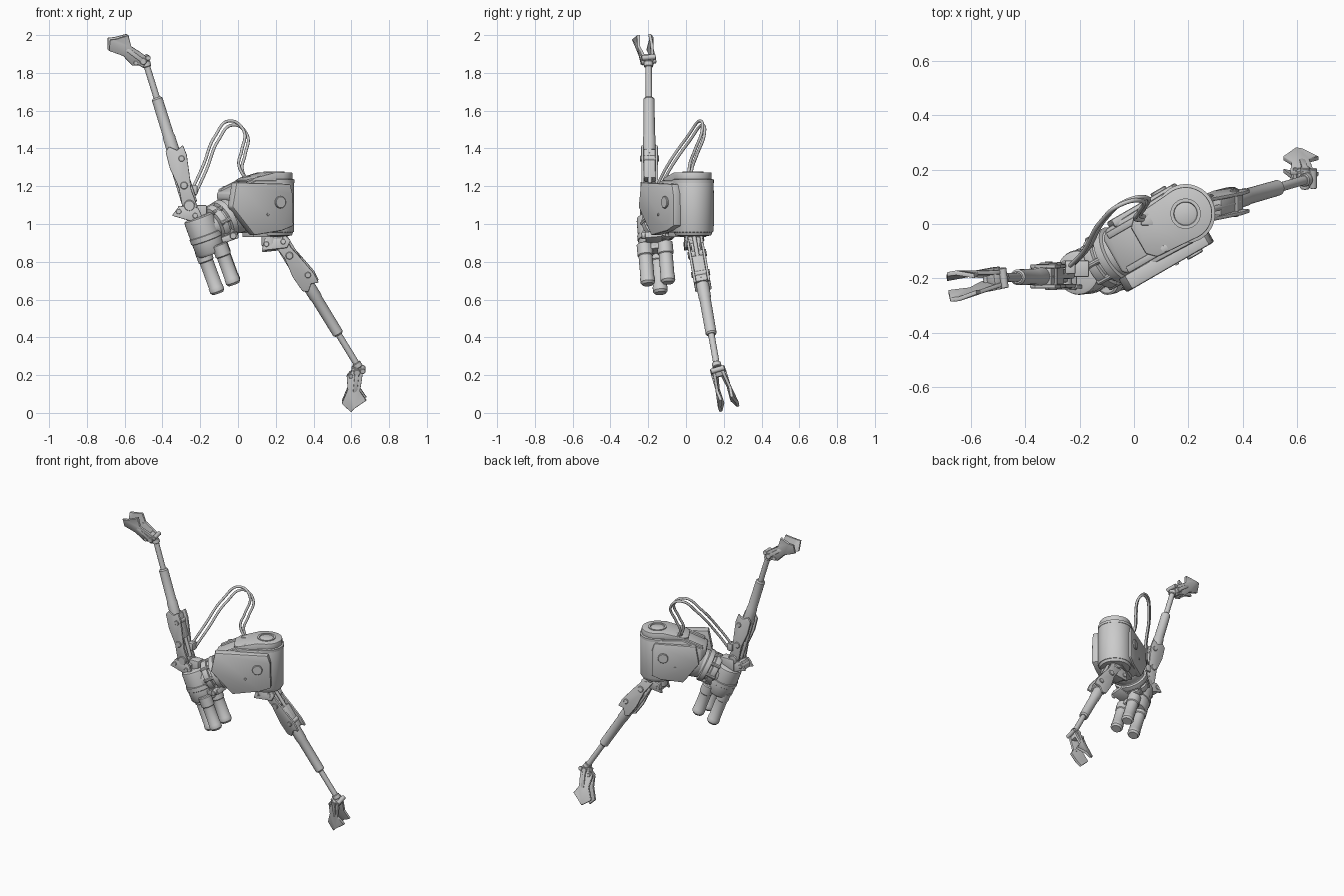
import bpy, bmesh
from math import sin, cos, pi, radians
from mathutils import Vector, Matrix

if "Cube" in bpy.data.objects:
    bpy.data.objects.remove(bpy.data.objects["Cube"])


def frame(o, z, xh=(1, 0, 0)):
    z = Vector(z).normalized()
    y = z.cross(Vector(xh)).normalized()
    m = Matrix((y.cross(z), y, z)).transposed().to_4x4()
    m.translation = Vector(o)
    return m


def finish(name, bm, m, bevel=0.0):
    bmesh.ops.recalc_face_normals(bm, faces=bm.faces[:])
    if bevel:
        edges = [e for e in bm.edges if len(e.link_faces) == 2 and e.calc_face_angle(0) > 0.6]
        bmesh.ops.bevel(bm, geom=edges, offset=bevel, segments=2, profile=0.5,
                        affect='EDGES', clamp_overlap=True)
    bm.transform(m)
    me = bpy.data.meshes.new(name)
    bm.to_mesh(me)
    bm.free()
    ob = bpy.data.objects.new(name, me)
    bpy.context.collection.objects.link(ob)
    return ob


def prism(name, pts, a, b, m, up=False, bevel=0.0, cuts=(), warp=None):
    """Outline in XZ extruded along Y, or (up) outline in XY extruded along Z."""
    bm = bmesh.new()
    put = (lambda p, h: (p[0], p[1], h)) if up else (lambda p, h: (p[0], h, p[1]))
    lo, hi = [[bm.verts.new(put(p, h)) for p in pts] for h in (a, b)]
    n = len(pts)
    bm.faces.new(lo)
    bm.faces.new(hi[::-1])
    for i in range(n):
        j = (i + 1) % n
        bm.faces.new((lo[i], lo[j], hi[j], hi[i]))
    for co, no in cuts:
        r = bmesh.ops.bisect_plane(bm, geom=bm.verts[:] + bm.edges[:] + bm.faces[:],
                                   plane_co=co, plane_no=no, clear_outer=True)
        cut = [e for e in r['geom_cut'] if isinstance(e, bmesh.types.BMEdge)]
        bmesh.ops.holes_fill(bm, edges=cut, sides=0)
    if warp:
        for v in bm.verts:
            v.co = warp(v.co)
    return finish(name, bm, m, bevel)


def box(name, c, s, m=Matrix(), bevel=0.006):
    x, y, z = [v / 2 for v in s]
    return prism(name, [(-x, -z), (x, -z), (x, z), (-x, z)], -y, y,
                 m @ Matrix.Translation(c), bevel=bevel)


def lathe(name, prof, m, n=32):
    bm = bmesh.new()
    rings = [[bm.verts.new((r * cos(2 * pi * i / n), r * sin(2 * pi * i / n), z))
              for i in range(n)] for r, z in prof]
    for p, q in zip(rings, rings[1:]):
        for i in range(n):
            j = (i + 1) % n
            bm.faces.new((p[i], p[j], q[j], q[i]))
    bm.faces.new(rings[0])
    bm.faces.new(rings[-1])
    return finish(name, bm, m)


def rod(name, r, a, b, m, n=20):
    c = min(r, b - a) * 0.15
    return lathe(name, [(r - c, a), (r, a + c), (r, b - c), (r - c, b)], m, n)


def pin(name, r, x, z, w, m, y=0):
    return rod(name, r, -w / 2, w / 2, m @ frame((x, y, z), (0, 1, 0)))


# Main pod: rounded rear, sloped hood, underside cut away at the front
P = Matrix.Translation((0.19, 0.038, 0)) @ Matrix.Rotation(radians(30), 4, 'Z')


def stadium(r, front, w):
    arc = [(r * sin(t), -r * cos(t)) for t in [pi * i / 24 for i in range(25)]]
    return arc + [(front + 0.03, w), (front, w - 0.03), (front, 0.03 - w), (front + 0.03, -w)]


prism("pod_shell", stadium(0.107, -0.31, 0.098), 0.955, 1.23, P, True, 0.008,
      cuts=[((-0.29, 0, 1.11), (-0.16, 0, -0.13)), ((-0.31, 0, 1.165), (-0.08, 0, 0.18))])
prism("pod_lid", stadium(0.098, -0.2, 0.085), 1.225, 1.273, P, True, 0.008,
      cuts=[((-0.2, 0, 1.235), (-0.25, 0, 1.0))])
lathe("pod_bottom", [(0.07, 0.935), (0.095, 0.94), (0.104, 0.96)], P)
lathe("pod_rear_band", [(0.1, 1.215), (0.109, 1.218), (0.109, 1.235), (0.1, 1.238)], P, 48)
lathe("lid_cap", [(0.056, 1.27), (0.056, 1.279), (0.044, 1.279), (0.042, 1.274),
                  (0.03, 1.278), (0.001, 1.279)], P)
panel = [(-0.335, 1.09), (-0.31, 1.22), (0.02, 1.212), (0.035, 1.16), (0.04, 0.99),
         (-0.03, 0.965), (-0.2, 0.94)]
rear_panel = [(-0.27, 1.08), (-0.25, 1.2), (0.01, 1.212), (0.025, 1.16), (0.025, 0.99),
              (-0.03, 0.965), (-0.17, 0.95)]
for s, w, shape in ((-1, 0.143, panel), (1, 0.118, rear_panel)):
    prism("side_panel", shape, s * 0.085, s * w, P, bevel=0.008)
    pin("panel_button", 0.032, -0.045, 1.115, 0.02, P, s * w)
    pin("panel_screw", 0.007, -0.12, 1.05, 0.01, P, s * w)
    prism("hood_rib", [(-0.29, 1.16), (-0.29, 1.185), (-0.13, 1.255), (-0.08, 1.255), (-0.08, 1.22)],
          s * 0.06, s * 0.085, P, bevel=0.004)
box("belly_block", (-0.06, 0, 0.955), (0.2, 0.12, 0.05), P)

# Swivel neck between pod and hip
N = frame((-0.18, -0.175, 0.965), (0.19, 0.105, 0.105))
lathe("neck_swivel", [(0.07, 0), (0.075, 0.06), (0.098, 0.065), (0.102, 0.075), (0.102, 0.1),
                      (0.09, 0.104), (0.09, 0.115), (0.106, 0.12), (0.108, 0.13), (0.108, 0.15),
                      (0.095, 0.155), (0.09, 0.25)], N)
bm = bmesh.new()
bmesh.ops.create_uvsphere(bm, u_segments=32, v_segments=16, radius=0.105)
finish("neck_ball", bm, Matrix.Translation((-0.01, -0.08, 1.055)))
for i in range(8):
    a = 2 * pi * i / 8
    rod("neck_bolt", 0.012, 0.06, 0.125, N @ Matrix.Translation((0.095 * cos(a), 0.095 * sin(a), 0)), 10)

# Hip drum with three hanging canisters
H = frame((-0.21, -0.18, 1.04), (0.34, 0.08, -0.93))
lathe("hip_drum", [(0.065, 0), (0.08, 0.006), (0.083, 0.02), (0.083, 0.1), (0.087, 0.103),
                   (0.087, 0.13), (0.083, 0.133), (0.081, 0.195), (0.07, 0.21)], H)
for x, y, e in ((-0.042, -0.01, 0.42), (0.055, 0.052, 0.4), (0.055, -0.055, 0.4)):
    lathe("canister", [(0.035, 0.17), (0.042, 0.175), (0.042, 0.235), (0.037, 0.24), (0.037, e - 0.04),
                       (0.039, e - 0.037), (0.039, e - 0.012), (0.03, e)],
          H @ Matrix.Translation((x, y, 0)), 24)
box("canister_mount", (0.02, 0, 0.195), (0.12, 0.12, 0.03), H)
box("hip_latch", (0.12, 0.0, 0.16), (0.09, 0.09, 0.035), H)
pin("hip_latch_pin", 0.018, 0.14, 0.155, 0.13, H)


# Limbs: shoulder yoke, clamped upper section, telescoping tube
def limb(a, b):
    L = (Vector(b) - Vector(a)).length
    m = frame(a, Vector(b) - Vector(a))
    clamp = [(-0.045, 0.0), (0.035, 0.0), (0.03, 0.1), (0.042, 0.16), (0.062, 0.28), (0.058, 0.335),
             (0.02, 0.32), (-0.015, 0.35), (-0.04, 0.33), (-0.045, 0.24), (-0.03, 0.13)]
    for s in (-1, 1):
        prism("limb_side_plate", clamp, s * 0.03, s * 0.044, m, bevel=0.004)
        rod("limb_piston", 0.011, 0.03, 0.3, m @ Matrix.Translation((s * 0.03, 0, 0)), 12)
    box("limb_core", (0.005, 0, 0.24), (0.07, 0.062, 0.16), m)
    box("limb_lower_core", (-0.005, 0, 0.07), (0.04, 0.05, 0.14), m)
    for x, z, r in ((-0.005, 0.02, 0.03), (0, 0.13, 0.02), (0.03, 0.27, 0.016)):
        pin("limb_joint", r, x, z, 0.1, m)
    lathe("limb_outer_tube", [(0.034, 0.28), (0.033, 0.4), (0.03, 0.41), (0.029, 0.745 * L),
                              (0.022, 0.755 * L)], m, 24)
    rod("limb_inner_rod", 0.017, 0.7 * L, L, m)
    rod("wrist_collar", 0.024, L - 0.03, L, m)


limb((-0.247, -0.19, 1.08), (-0.49, -0.198, 1.86))
limb((0.205, 0.04, 0.95), (0.64, 0.165, 0.24))
for o, d in (((-0.27, -0.19, 1.055), (0.25, 0, 1)), ((0.195, 0.04, 0.895), (-0.15, 0.1, 1))):
    S = frame(o, d)
    box("shoulder_block", (0, 0, 0), (0.11, 0.07, 0.06), S)
    for s in (-1, 1):
        prism("shoulder_yoke", [(-0.075, -0.03), (0.06, -0.035), (0.085, 0.0), (0.05, 0.045), (-0.05, 0.03)],
              s * 0.033, s * 0.048, S, bevel=0.004)
        pin("shoulder_bolt", 0.014, s * 0.045, 0, 0.105, S)
rod("lower_shoulder_post", 0.045, 0.88, 0.96, Matrix.Translation((0.17, 0.035, 0)))
box("upper_shoulder_arm", (-0.215, -0.165, 1.06), (0.1, 0.06, 0.08))

# Two-fingered grippers made of folded plates
finger = [(-0.02, -0.02), (-0.062, 0.03), (-0.05, 0.1), (-0.074, 0.18), (-0.022, 0.215), (0.0, 0.19),
          (0.055, 0.148), (0.015, 0.1), (0.02, 0.04), (0.02, -0.01)]
for o, f, xh in (((-0.5, -0.2, 1.872), (-0.8, -0.15, 0.6), (0.6, 0, 0.8)),
                 ((0.64, 0.17, 0.222), (-0.1, 0.3, -1), (1, 0, 0))):
    G = frame(o, f, xh)
    for s in (-1, 1):
        prism("gripper_finger", finger, s * 0.016, s * 0.032, G, bevel=0.003,
              warp=lambda c, s=s: Vector((c.x, c.y + s * (0.12 * max(c.z, 0) - 4 * c.x * c.x), c.z)))
        pin("finger_knuckle", 0.018, -0.01, 0.0, 0.022, G, s * 0.03)
        box("finger_rib", (-0.01, s * 0.034, 0.06), (0.022, 0.016, 0.1), G, 0.003)
    box("palm", (-0.012, 0, 0.005), (0.055, 0.05, 0.05), G)
    pin("palm_pin", 0.014, 0.02, -0.01, 0.075, G)
    pin("palm_pin", 0.012, -0.04, 0.025, 0.065, G)

# Pair of hoses from the raised limb to the pod
path = [(-0.24, -0.165, 1.17), (-0.18, -0.1, 1.3), (-0.115, 0.01, 1.46), (-0.035, 0.075, 1.54),
        (0.035, 0.085, 1.49), (0.025, 0.045, 1.38), (0.01, 0.02, 1.31), (0.045, 0.015, 1.23)]
for off in ((-0.006, 0, 0.006), (0.012, 0.012, -0.016)):
    cu = bpy.data.curves.new("hose", 'CURVE')
    cu.dimensions = '3D'
    cu.bevel_depth = 0.008
    cu.bevel_resolution = 3
    cu.use_fill_caps = True
    sp = cu.splines.new('BEZIER')
    sp.bezier_points.add(len(path) - 1)
    for bp, p in zip(sp.bezier_points, path):
        bp.co = Vector(p) + Vector(off)
        bp.handle_left_type = bp.handle_right_type = 'AUTO'
    bpy.context.collection.objects.link(bpy.data.objects.new("hose", cu))
box("hose_socket", (0.05, 0.02, 1.235), (0.05, 0.05, 0.04))
box("hose_clip", (-0.235, -0.16, 1.18), (0.04, 0.05, 0.05))

# Smooth shading with sharp edges kept
meshes = [o for o in bpy.data.objects if o.type == 'MESH']
for o in meshes:
    o.select_set(True)
bpy.context.view_layer.objects.active = meshes[0]
bpy.ops.object.shade_smooth_by_angle(angle=radians(35))
